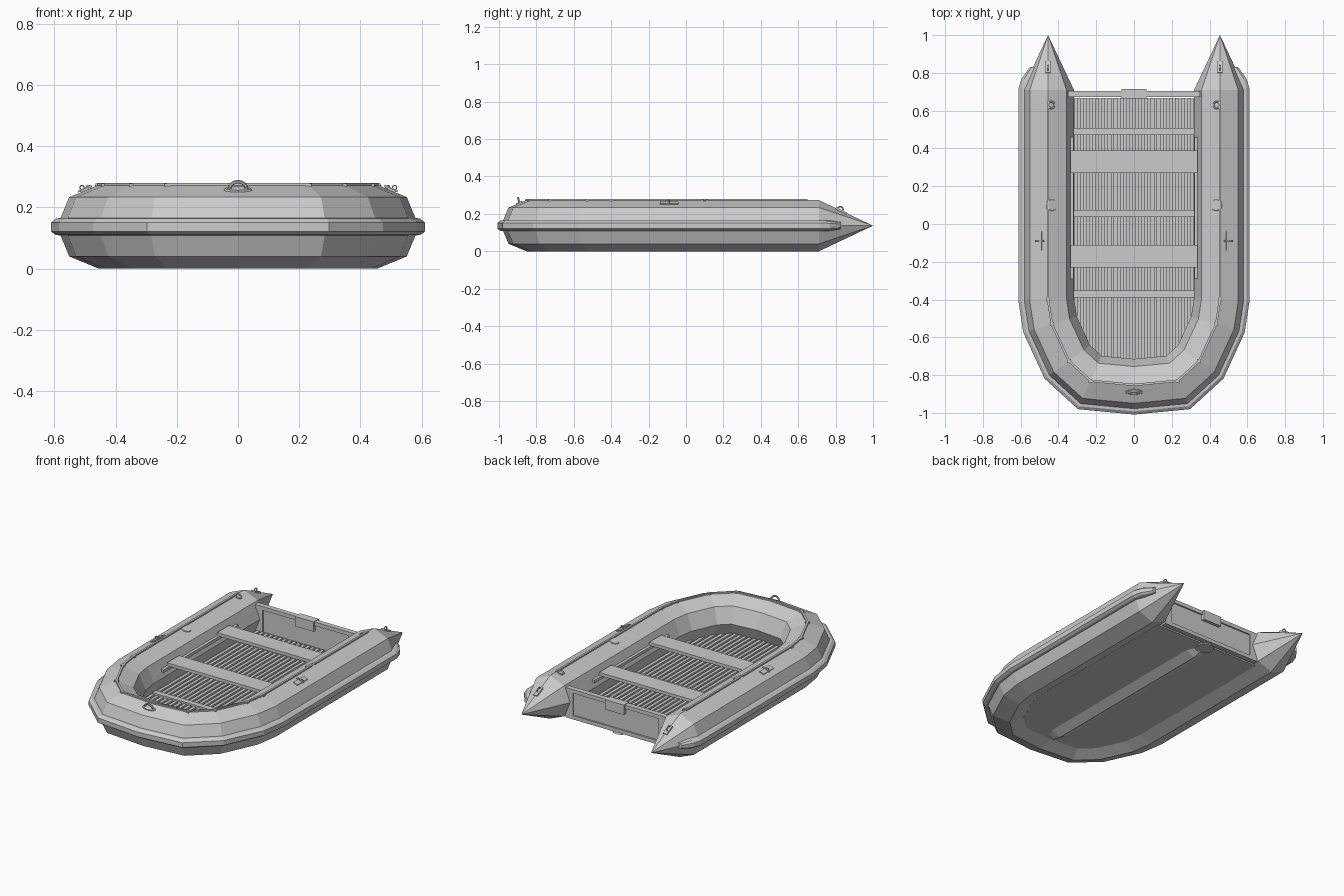
import bpy, bmesh, math
from mathutils import Vector, Matrix

if "Cube" in bpy.data.objects:
    bpy.data.objects.remove(bpy.data.objects["Cube"])

grey = bpy.data.materials.new("light_grey")
grey.use_nodes = True
grey.diffuse_color = (0.6, 0.6, 0.6, 1)
grey.node_tree.nodes["Principled BSDF"].inputs["Base Color"].default_value = (0.6, 0.6, 0.6, 1)

MID = 0.137   # tube radius and axis height
AXIS = 0.455  # tube axis distance from the middle


def finish(name, bm):
    bmesh.ops.remove_doubles(bm, verts=bm.verts, dist=0.0002)
    bmesh.ops.recalc_face_normals(bm, faces=bm.faces)
    mesh = bpy.data.meshes.new(name)
    bm.to_mesh(mesh)
    bm.free()
    mesh.materials.append(grey)
    ob = bpy.data.objects.new(name, mesh)
    bpy.context.collection.objects.link(ob)
    return ob


def add_box(bm, x, y, z, tilt=None):
    """Box from three (low, high) ranges, optionally turned about its centre."""
    centre = Vector([(a + b) / 2 for a, b in (x, y, z)])
    size = [b - a for a, b in (x, y, z)]
    mat = Matrix.Translation(centre) @ (tilt or Matrix()) @ Matrix.Diagonal((*size, 1))
    bmesh.ops.create_cube(bm, size=1, matrix=mat)


def box(name, x, y, z, tilt=None):
    bm = bmesh.new()
    add_box(bm, x, y, z, tilt)
    return finish(name, bm)


def ring(name, loc, major, minor, rot=(0, 0, 0)):
    bpy.ops.mesh.primitive_torus_add(location=loc, rotation=rot, major_radius=major,
                                     minor_radius=minor, major_segments=16, minor_segments=6)
    ob = bpy.context.object
    ob.name = name
    ob.data.materials.append(grey)
    return ob


def disc(name, loc, radius, depth, tilt):
    bm = bmesh.new()
    bmesh.ops.create_cone(bm, cap_ends=True, segments=12, radius1=radius, radius2=radius * 0.85,
                          depth=depth, matrix=Matrix.Translation(loc) @ tilt)
    return finish(name, bm)


def mitres(path):
    """Outward mitred normal at every point of a flat path."""
    pts = [Vector(p) for p in path]
    out = []
    for i, p in enumerate(pts):
        a = (p - pts[i - 1]).normalized() if i else None
        b = (pts[i + 1] - p).normalized() if i < len(pts) - 1 else None
        a, b = a or b, b or a
        na, nb = Vector((-a.y, a.x)), Vector((-b.y, b.x))
        m = (na + nb).normalized()
        out.append(m / m.dot(na))
    return out


def sweep(name, path, profile, scales=None):
    """Sweep a closed (outward, up) profile along a path, scaled about the tube axis."""
    bm = bmesh.new()
    rings = []
    for i, (p, n) in enumerate(zip(path, mitres(path))):
        s = scales[i] if scales else 1
        rings.append([bm.verts.new((p[0] + n.x * o * s, p[1] + n.y * o * s, MID + h * s))
                      for o, h in profile])
    k = len(profile)
    for r, q in zip(rings, rings[1:]):
        for j in range(k):
            bm.faces.new((r[j], r[(j + 1) % k], q[(j + 1) % k], q[j]))
    for end in (rings[0], rings[-1]):
        bm.faces.new(end)
    return finish(name, bm)


def mirrored(half):
    """Full U path running from the +x stern round the bow to the -x stern."""
    return half + [(-x, y) for x, y in reversed(half) if x > 0]


bend = [(AXIS, -0.4), (0.435, -0.53), (0.345, -0.725), (0.23, -0.83), (0, -0.852)]

# Buoyancy tube with pointed stern cones
path = mirrored([(AXIS, 1.0), (AXIS, 0.71)] + bend)
octagon = [(MID * math.cos(i * math.pi / 4), MID * math.sin(i * math.pi / 4)) for i in range(8)]
sweep("buoyancy_tube", path, octagon, [0.001] + [1] * (len(path) - 2) + [0.001])

# Rub rail round the outside, fading out on the cones
path = mirrored([(AXIS, 0.83), (AXIS, 0.77), (AXIS, 0.72)] + bend)
rail = [(0.11, -0.03), (0.14, -0.027), (0.156, -0.016), (0.156, 0.014), (0.14, 0.027), (0.11, 0.03)]
sweep("rub_rail", path, rail, [0.62, 0.9] + [1] * (len(path) - 4) + [0.9, 0.62])

# Thin lifeline along the crest, with holders
path = mirrored([(AXIS, 0.65)] + bend)
sweep("lifeline", path, [(-0.006, 0.128), (0.006, 0.128), (0.006, 0.143), (-0.006, 0.143)])
bm = bmesh.new()
for s in (1, -1):
    for x, y in bend[:4]:
        add_box(bm, (s * x - 0.011, s * x + 0.011), (y - 0.01, y + 0.01), (0.26, 0.279))
finish("lifeline_holders", bm)

# Bottom skin spanning between the tubes
bm = bmesh.new()
path = mirrored([(AXIS, 0.665)] + bend)
face = bm.faces.new([bm.verts.new((p[0] - n.x * 0.08, p[1] - n.y * 0.08, 0.032))
                     for p, n in zip(path, mitres(path))])
up = bmesh.ops.extrude_face_region(bm, geom=[face])["geom"]
for v in up:
    if isinstance(v, bmesh.types.BMVert):
        v.co.z = 0.054
finish("bottom_skin", bm)

# V-shaped keel underneath
bm = bmesh.new()
rows = [[bm.verts.new((x * w, y, z)) for x, z in ((-0.06, 0.034), (0, 0.034 - 0.032 * w), (0.06, 0.034))]
        for y, w in ((-0.74, 0.6), (-0.68, 1), (0.55, 1), (0.62, 0.4))]
for r, q in zip(rows, rows[1:]):
    for j in range(3):
        bm.faces.new((r[j], r[(j + 1) % 3], q[(j + 1) % 3], q[j]))
for end in (rows[0], rows[-1]):
    bm.faces.new(end)
finish("keel", bm)

# Slatted floor, shortened to follow the bow
bm = bmesh.new()
for i in range(-10, 11):
    x = i * 0.0325
    front = -0.76 + max(0, abs(x) - 0.22) * 1.5
    add_box(bm, (x - 0.01, x + 0.01), (front, 0.668), (0.045, 0.066))
finish("floor_slats", bm)
for i, y in enumerate((-0.37, 0.055, 0.49)):
    box(f"floor_crossbar_{i + 1}", (-0.33, 0.33), (y - 0.018, y + 0.018), (0.045, 0.076))

# Bench seats on side rails
for name, y in (("front_bench", -0.17), ("rear_bench", 0.33)):
    box(name, (-0.336, 0.336), (y - 0.06, y + 0.06), (0.183, 0.203))

# Transom board, raised frame and motor pad
box("transom_board", (-0.35, 0.35), (0.682, 0.696), (0.035, 0.22))
bm = bmesh.new()
for z in (0.035, 0.2):
    add_box(bm, (-0.35, 0.35), (0.673, 0.705), (z, z + 0.024))
for s in (1, -1):
    add_box(bm, (s * 0.325 - 0.025, s * 0.325 + 0.025), (0.673, 0.705), (0.035, 0.224))
finish("transom_frame", bm)
box("motor_pad", (-0.065, 0.065), (0.664, 0.716), (0.165, 0.227))
disc("drain_flap", (0, 0.645, 0.026), 0.055, 0.014, Matrix())

for s, side in ((1, "left"), (-1, "right")):
    slope = Matrix.Rotation(s * math.radians(22), 4, 'Y')
    inner = Matrix.Rotation(-s * math.radians(22), 4, 'Y')
    box(f"{side}_bench_rail", (s * 0.333 - 0.014, s * 0.333 + 0.014), (-0.29, 0.46), (0.165, 0.184))
    # Oarlock: pad, bar and wing nut
    x = s * 0.5
    box(f"{side}_oarlock_pad", (x - 0.015, x + 0.015), (-0.14, -0.04), (0.248, 0.262), slope)
    box(f"{side}_oarlock_bar", (x - 0.024, x + 0.024), (-0.096, -0.086), (0.258, 0.265), slope)
    for d in (-0.01, 0.012):
        ring(f"{side}_oarlock_wing", (x + d, -0.09, 0.265), 0.007, 0.002, (math.pi / 2, 0, 0))
    # Valve and stern line ring on the inner slope
    disc(f"{side}_valve", (s * 0.436, 0.1, 0.264), 0.034, 0.012, inner)
    ring(f"{side}_line_ring", (s * 0.438, 0.63, 0.268), 0.018, 0.005, (0, -s * math.radians(22), 0))
    # Towing eye on the stern cone
    lean = Matrix.Rotation(math.radians(-26), 4, 'X')
    box(f"{side}_towing_plate", (s * AXIS - 0.013, s * AXIS + 0.013), (0.797, 0.863), (0.21, 0.222), lean)
    ring(f"{side}_towing_eye", (s * AXIS, 0.825, 0.224), 0.015, 0.004, (0, math.pi / 2, 0))

# Bow carrying handle on an oval patch
oval = Matrix.Rotation(math.radians(22), 4, 'X') @ Matrix.Diagonal((1, 0.4, 1, 1))
disc("bow_handle_patch", (0, -0.89, 0.256), 0.05, 0.014, oval)
ring("bow_handle", (0, -0.89, 0.257), 0.029, 0.006, (math.radians(105), 0, 0))
